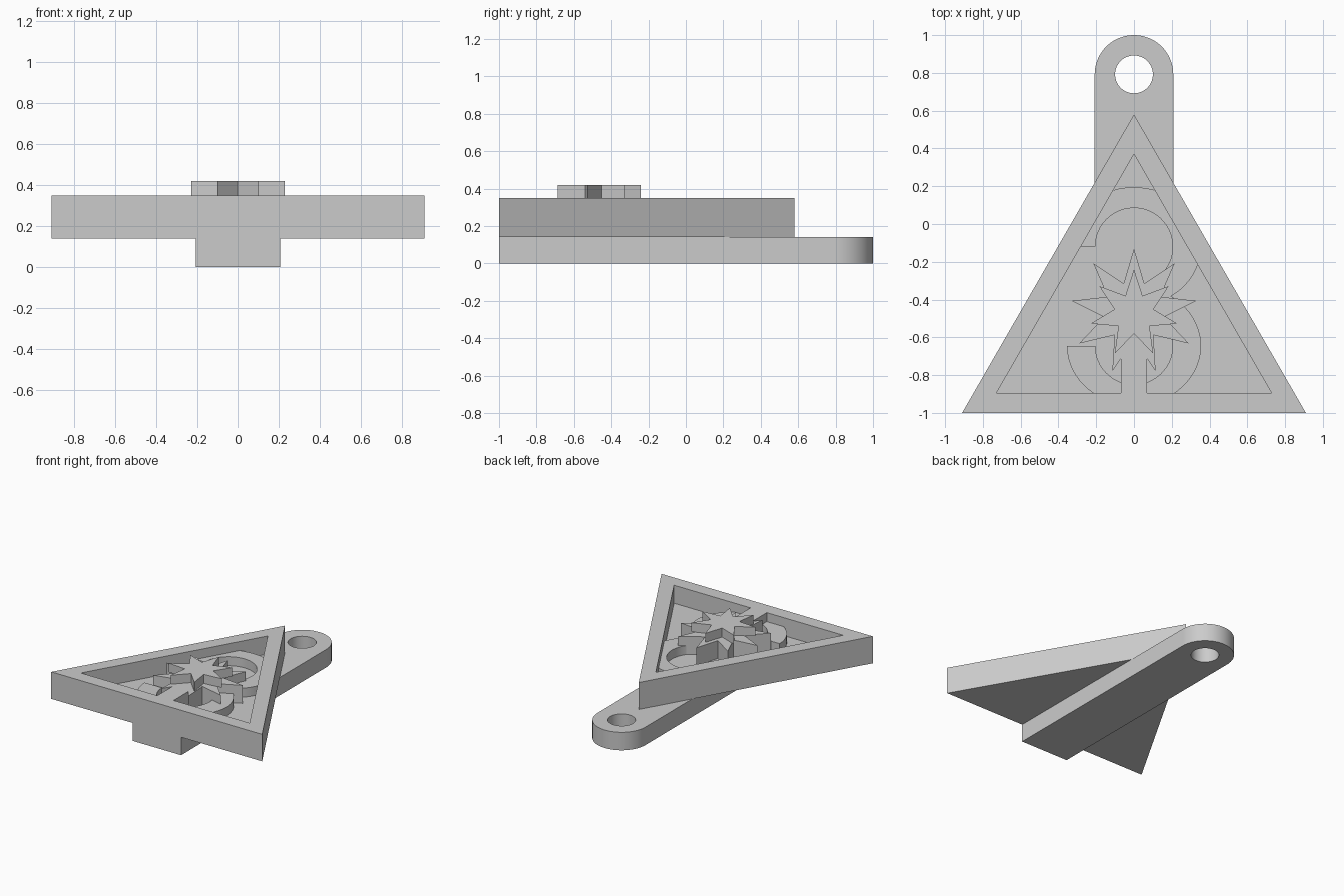
import bpy, bmesh
from math import sin, cos, pi, radians

cube = bpy.data.objects.get("Cube")
if cube:
    bpy.data.objects.remove(cube)

# Single plain colour
grey = bpy.data.materials.new("plain_grey")
grey.use_nodes = True
colour = (0.6, 0.6, 0.6, 1)
grey.diffuse_color = colour
grey.node_tree.nodes["Principled BSDF"].inputs["Base Color"].default_value = colour

BASE, FLOOR, BAND, RIM, TOP = 0.0, 0.21, 0.28, 0.35, 0.42
DECK = 0.14


def prism(name, outline, z0, z1, recess=None, smooth=False):
    """Extrude an outline; recess = (rim width, depth) sinks the top face."""
    bm = bmesh.new()
    face = bm.faces.new([bm.verts.new((x, y, z0)) for x, y in outline])
    top = bmesh.ops.extrude_face_region(bm, geom=[face], use_keep_orig=True)["geom"]
    bmesh.ops.translate(bm, vec=(0, 0, z1 - z0),
                        verts=[v for v in top if isinstance(v, bmesh.types.BMVert)])
    bmesh.ops.recalc_face_normals(bm, faces=bm.faces)
    if recess:
        lid = [f for f in bm.faces if f.normal.z > 0.9]
        bmesh.ops.inset_individual(bm, faces=lid, thickness=recess[0], use_even_offset=True)
        sunk = bmesh.ops.extrude_discrete_faces(bm, faces=lid)["faces"]
        bmesh.ops.translate(bm, vec=(0, 0, -recess[1]), verts=sunk[0].verts)
    mesh = bpy.data.meshes.new(name)
    bm.to_mesh(mesh)
    bm.free()
    mesh.materials.append(grey)
    obj = bpy.data.objects.new(name, mesh)
    bpy.context.collection.objects.link(obj)
    bpy.ops.object.select_all(action='DESELECT')
    obj.select_set(True)
    bpy.context.view_layer.objects.active = obj
    if smooth:
        bpy.ops.object.shade_smooth_by_angle(angle=radians(30))
    return obj


def arc(cy, rx, ry, start, end, steps=40):
    angles = [radians(start + (end - start) * i / steps) for i in range(steps + 1)]
    return [(rx * cos(a), cy + ry * sin(a)) for a in angles]


def star(cy, points, outer, inner):
    """Star outline with one tip pointing to +y."""
    rim = []
    for i in range(points * 2):
        a = pi / 2 + pi * i / points
        r = inner if i % 2 else outer
        rim.append((r * cos(a), cy + r * sin(a)))
    return rim


# Hanging strap with a rounded end and a hole
strap = prism("hanging_strap", [(-0.208, -1), (0.208, -1)] + arc(0.792, 0.208, 0.208, 0, 180),
              BASE, DECK)
cutter = prism("hole_cutter", arc(0.792, 0.1, 0.1, 0, 354, 59), BASE - 0.1, DECK + 0.1)
cutter.hide_render = True
cut = strap.modifiers.new("hole", 'BOOLEAN')
cut.operation, cut.solver, cut.object = 'DIFFERENCE', 'EXACT', cutter
bpy.context.view_layer.objects.active = strap
bpy.ops.object.modifier_apply(modifier="hole")
bpy.data.objects.remove(cutter)
strap.select_set(True)
bpy.ops.object.shade_smooth_by_angle(angle=radians(30))

# Triangular tray with a raised rim
prism("triangle_tray", [(-0.91, -1), (0.91, -1), (0, 0.58)], DECK, RIM,
      recess=(0.105, RIM - FLOOR))

# Double-curved band on the tray floor
UP, LOW, RX, RY, R = -0.12, -0.645, 0.355, 0.315, 0.205
MEET = 56.4
band = (arc(UP, RX, RY, 180, -MEET) + arc(LOW, RX, RY, MEET, -180)
        + arc(LOW, R, R, -180, 115) + arc(UP, R, R, -115, 180))
prism("curved_band", band, FLOOR, BAND, smooth=True)

# Nine-point star joined to the rim by a stem in place of its lowest notch
big = star(-0.465, 9, 0.335, 0.16)
low = 9
stem = [(-0.07, -0.714), (-0.07, -0.9), (0.07, -0.9), (0.07, -0.714)]
prism("large_star_with_stem", big[:low] + stem + big[low + 1:], FLOOR, RIM)

# Seven-point star on top
prism("small_star", star(-0.475, 7, 0.235, 0.105), RIM, TOP)
